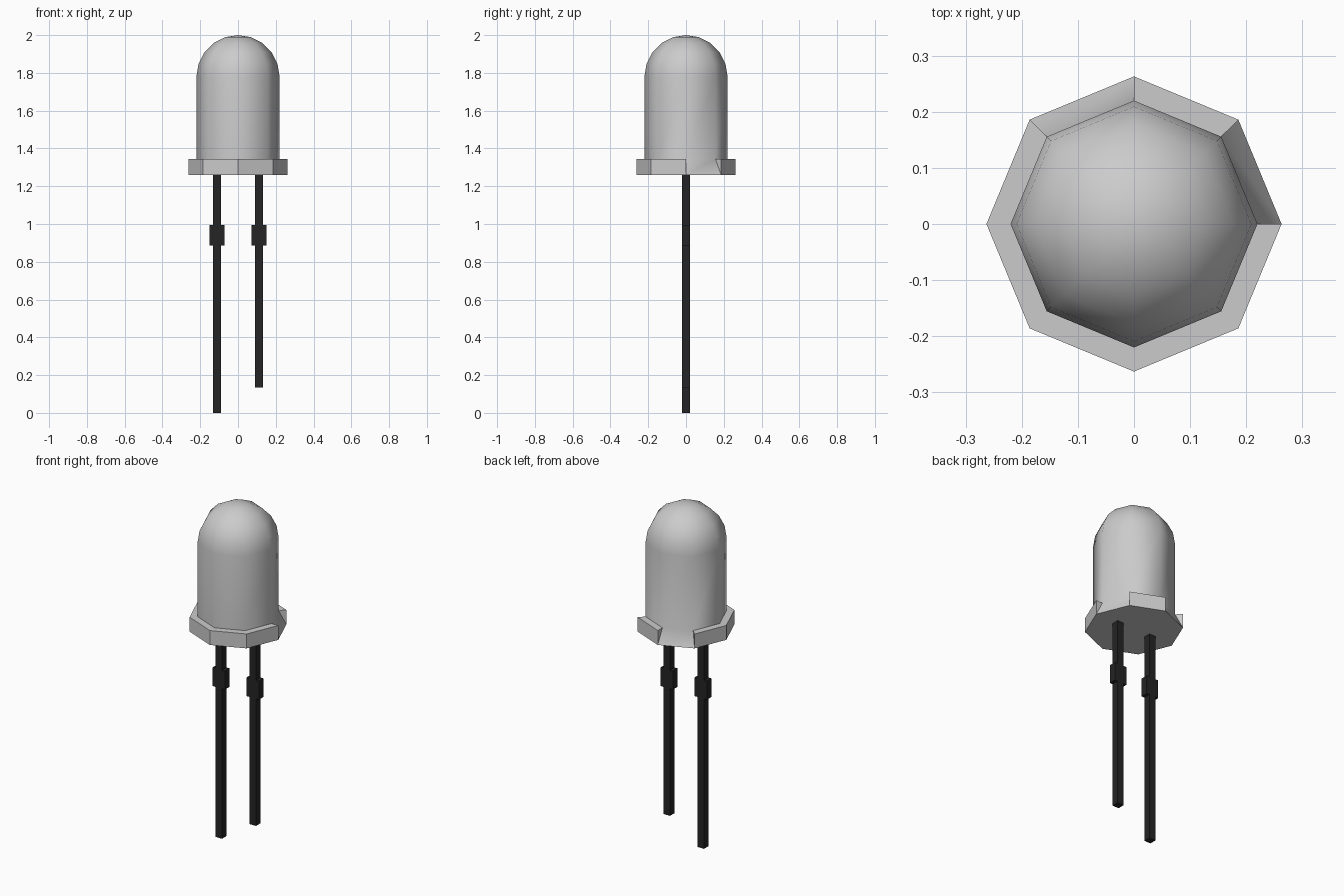
import bpy, bmesh
from math import sin, cos, pi, radians

if "Cube" in bpy.data.objects:
    bpy.data.objects.remove(bpy.data.objects["Cube"])

SIDES = 8
R_BODY, R_RIM = 0.22, 0.263
Z_BOTTOM, Z_RIM, Z_DOME = 1.26, 1.345, 1.78

dark = bpy.data.materials.new("dark_metal")
dark.diffuse_color = (0.018, 0.018, 0.018, 1)
dark.use_nodes = True
dark.node_tree.nodes["Principled BSDF"].inputs["Base Color"].default_value = dark.diffuse_color


def finish(bm, name):
    bmesh.ops.recalc_face_normals(bm, faces=bm.faces)
    mesh = bpy.data.meshes.new(name)
    bm.to_mesh(mesh)
    bm.free()
    obj = bpy.data.objects.new(name, mesh)
    bpy.context.collection.objects.link(obj)
    return obj


def ring(bm, r, z):
    return [bm.verts.new((r * cos(2 * pi * i / SIDES), r * sin(2 * pi * i / SIDES), z))
            for i in range(SIDES)]


# Bulb: octagonal rim, straight body and rounded dome in one shell
bm = bmesh.new()
low, rim, base = ring(bm, R_RIM, Z_BOTTOM), ring(bm, R_RIM, Z_RIM), ring(bm, R_BODY, Z_RIM)
rings = [base] + [ring(bm, R_BODY * cos(radians(a)), Z_DOME + R_BODY * sin(radians(a)))
                  for a in range(0, 90, 18)]
apex = bm.verts.new((0, 0, Z_DOME + R_BODY))
smooth = []
bm.faces.new(low[::-1])
chamfered = (0, 2)  # two rim segments slope straight down to the lower edge
for i in range(SIDES):
    j = (i + 1) % SIDES
    if i in chamfered:
        smooth.append(bm.faces.new((low[i], low[j], base[j], base[i])))
        for k in (i, j):
            bm.faces.new((low[k], rim[k], base[k]))
    else:
        bm.faces.new((low[i], low[j], rim[j], rim[i]))
        bm.faces.new((rim[i], rim[j], base[j], base[i]))
    for a, b in zip(rings, rings[1:]):
        smooth.append(bm.faces.new((a[i], a[j], b[j], b[i])))
    smooth.append(bm.faces.new((rings[-1][i], rings[-1][j], apex)))
for f in smooth:
    f.smooth = True
for e in bm.edges:
    e.smooth = all(f.smooth for f in e.link_faces)
finish(bm, "bulb")


# Leads: square wires with a wider stop band
def box(name, x, width, z0, z1):
    bm = bmesh.new()
    bmesh.ops.create_cube(bm, size=1)
    for v in bm.verts:
        v.co = (x + v.co.x * width, v.co.y * 0.042, z0 + (v.co.z + 0.5) * (z1 - z0))
    finish(bm, name).data.materials.append(dark)


for name, x, bottom in (("long_lead", -0.111, 0), ("short_lead", 0.111, 0.135)):
    box(name + "_lower", x, 0.042, bottom, 0.885)
    box(name + "_band", x, 0.08, 0.885, 0.995)
    box(name + "_upper", x, 0.042, 0.995, Z_BOTTOM)
